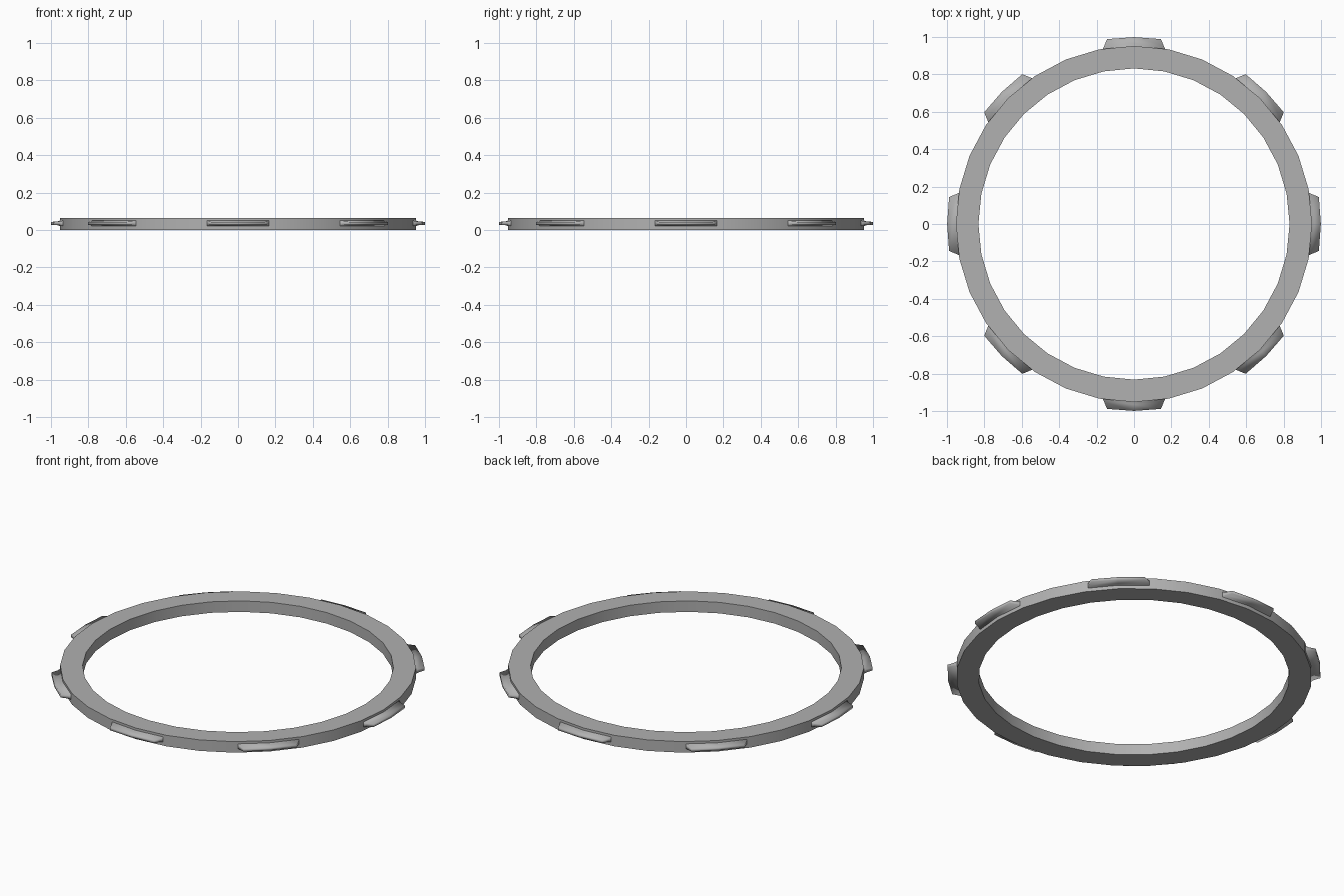
import bpy, bmesh, math

if "Cube" in bpy.data.objects:
    bpy.data.objects.remove(bpy.data.objects["Cube"])

N = 32            # sides of the ring
R_OUT, R_IN = 0.952, 0.832
H = 0.065
MID = 0.036       # height of the lug centre line

# Dark grey metal
grey = bpy.data.materials.new("dark_grey")
grey.diffuse_color = (0.44, 0.44, 0.44, 1)
grey.use_nodes = True
grey.node_tree.nodes["Principled BSDF"].inputs["Base Color"].default_value = grey.diffuse_color


def polar(r, deg, z):
    a = math.radians(deg)
    return (r * math.cos(a), r * math.sin(a), z)


def finish(bm, name, angle):
    bmesh.ops.recalc_face_normals(bm, faces=bm.faces)
    me = bpy.data.meshes.new(name)
    bm.to_mesh(me)
    bm.free()
    me.materials.append(grey)
    ob = bpy.data.objects.new(name, me)
    bpy.context.collection.objects.link(ob)
    bpy.ops.object.select_all(action='DESELECT')
    ob.select_set(True)
    bpy.context.view_layer.objects.active = ob
    bpy.ops.object.shade_smooth_by_angle(angle=math.radians(angle))
    return ob


# Flat band: rectangular section swept around the circle
bm = bmesh.new()
section = [(R_IN, 0), (R_OUT, 0), (R_OUT, H), (R_IN, H)]
loops = [[bm.verts.new(polar(r, i * 360 / N, z)) for r, z in section] for i in range(N)]
for i in range(N):
    a, b = loops[i], loops[(i + 1) % N]
    for j in range(4):
        k = (j + 1) % 4
        bm.faces.new((a[j], b[j], b[k], a[k]))
finish(bm, "ring_band", 30)

# Lug: layers of (radius, half thickness, half angle), flared at the root
layers = [(0.935, 0.018, 10.3), (0.952, 0.015, 10.0), (0.965, 0.010, 9.5),
          (0.999, 0.008, 8.3)]


def lug(name, centre):
    bm = bmesh.new()
    rows = []
    for r, t, w in layers:
        rows.append([[bm.verts.new(polar(r, centre + s * w, MID + q * t))
                      for s in (-1, 0, 1)] for q in (-1, 1)])
    for lo, hi in zip(rows, rows[1:]):
        for side in (0, 1):                       # top and bottom skins
            for c in (0, 1):
                bm.faces.new((lo[side][c], lo[side][c + 1],
                              hi[side][c + 1], hi[side][c]))
        for c in (0, 2):                          # end walls
            bm.faces.new((lo[0][c], hi[0][c], hi[1][c], lo[1][c]))
    for row in (rows[0], rows[-1]):               # root and rim
        for c in (0, 1):
            bm.faces.new((row[0][c], row[0][c + 1], row[1][c + 1], row[1][c]))
    finish(bm, name, 180)                         # soft shading all over


# Eight lugs around the rim
for i in range(8):
    lug(f"rim_lug_{i + 1}", i * 45)
